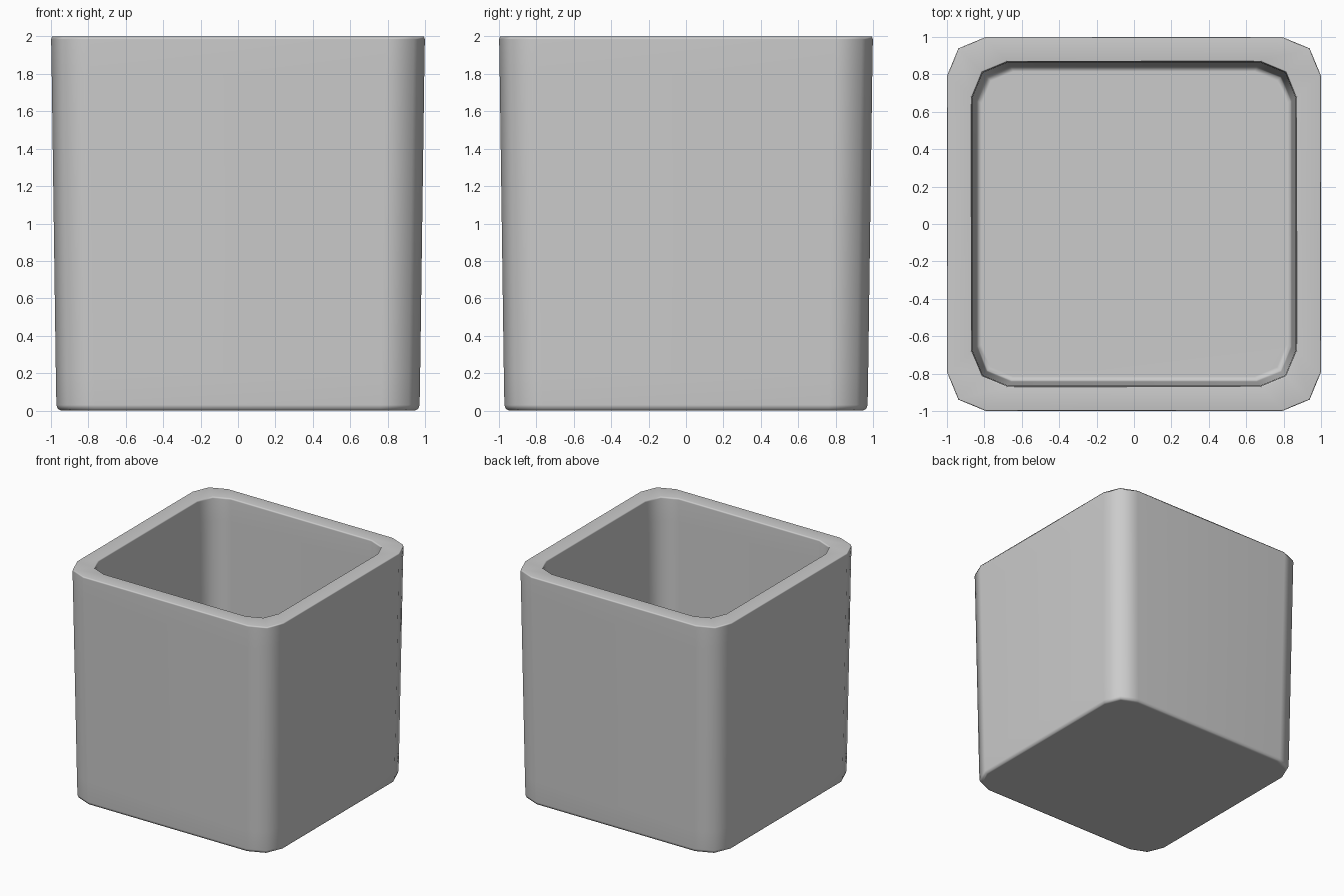
import bpy, bmesh, math

if "Cube" in bpy.data.objects:
    bpy.data.objects.remove(bpy.data.objects["Cube"])


def ring(bm, half, radius, z, segments=2):
    """Square loop with rounded corners."""
    verts = []
    for k in range(4):
        mid = math.pi / 4 + k * math.pi / 2
        cx = math.copysign(half - radius, math.cos(mid))
        cy = math.copysign(half - radius, math.sin(mid))
        for i in range(segments + 1):
            a = k * math.pi / 2 + i * math.pi / 2 / segments
            verts.append(bm.verts.new((cx + radius * math.cos(a),
                                       cy + radius * math.sin(a), z)))
    return verts


# Section from the underside, up the outer wall, over the rim, down to the floor
section = [
    (0.945, 0.19, 0.0), (0.963, 0.20, 0.008), (0.971, 0.205, 0.03),
    (0.974, 0.205, 0.2), (0.996, 0.205, 1.8), (0.999, 0.205, 1.985),
    (0.994, 0.20, 2.0),
    (0.873, 0.19, 2.0), (0.867, 0.19, 1.985), (0.864, 0.19, 1.8),
    (0.845, 0.185, 0.3), (0.842, 0.185, 0.16), (0.835, 0.18, 0.138),
    (0.815, 0.17, 0.13),
]

bm = bmesh.new()
rings = [ring(bm, *s) for s in section]
for a, b in zip(rings, rings[1:]):
    n = len(a)
    for i in range(n):
        j = (i + 1) % n
        bm.faces.new((a[i], a[j], b[j], b[i]))

# Underside and inner floor
bm.faces.new(rings[0][::-1])
bm.faces.new(rings[-1])
bmesh.ops.recalc_face_normals(bm, faces=bm.faces)
for f in bm.faces:
    f.smooth = True

mesh = bpy.data.meshes.new("square_pot")
bm.to_mesh(mesh)
bm.free()
pot = bpy.data.objects.new("square_pot", mesh)
bpy.context.collection.objects.link(pot)

# Keep the flat rim, floor and underside evenly shaded
mod = pot.modifiers.new("weighted_normals", 'WEIGHTED_NORMAL')
mod.keep_sharp = True
